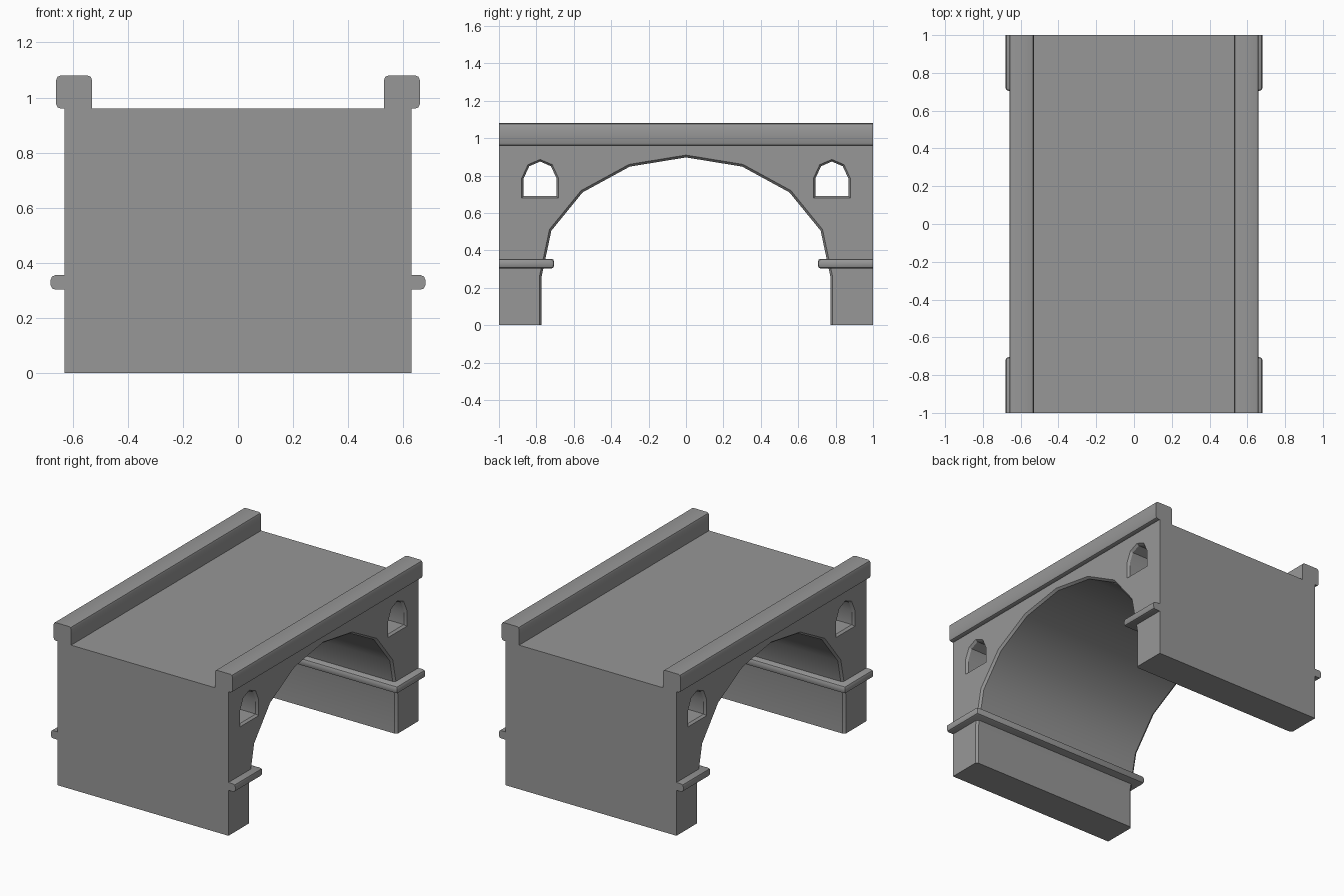
import bpy
import bmesh

cube = bpy.data.objects.get("Cube")
if cube:
    bpy.data.objects.remove(cube, do_unlink=True)

stone = bpy.data.materials.new("grey stone")
stone.use_nodes = True
GREY = (0.31, 0.31, 0.31, 1)
stone.diffuse_color = GREY
stone.node_tree.nodes["Principled BSDF"].inputs["Base Color"].default_value = GREY


def make_object(name, bm):
    bmesh.ops.recalc_face_normals(bm, faces=bm.faces)
    mesh = bpy.data.meshes.new(name)
    bm.to_mesh(mesh)
    bm.free()
    mesh.materials.append(stone)
    obj = bpy.data.objects.new(name, mesh)
    bpy.context.collection.objects.link(obj)
    return obj


def loft(name, sections):
    """Skin a closed outline through (x, outline) sections and cap the ends."""
    bm = bmesh.new()
    rings = [[bm.verts.new((x, y, z)) for y, z in pts] for x, pts in sections]
    count = len(rings[0])
    for a, b in zip(rings, rings[1:]):
        for i in range(count):
            j = (i + 1) % count
            bm.faces.new((a[i], a[j], b[j], b[i]))
    bm.faces.new(rings[0])
    bm.faces.new(rings[-1])
    return make_object(name, bm)


def box(name, x, y, z, bevel=0, keep=None):
    """Box from ranges; edges chosen by keep(v1, v2) are rounded."""
    bm = bmesh.new()
    bmesh.ops.create_cube(bm, size=1)
    for v in bm.verts:
        v.co = [r[0] if c < 0 else r[1] for c, r in zip(v.co, (x, y, z))]
    if bevel:
        edges = [e for e in bm.edges if keep(e.verts[0].co, e.verts[1].co)]
        bmesh.ops.bevel(bm, geom=edges, offset=bevel, segments=2,
                        profile=0.5, affect='EDGES')
    return make_object(name, bm)


def activate(obj):
    bpy.ops.object.select_all(action='DESELECT')
    obj.select_set(True)
    bpy.context.view_layer.objects.active = obj


HALF = 0.63      # half width of the walls
DECK = 0.96      # road height
CHAMFER = 0.015  # depth of the splayed rims


def splayed_cutter(name, outline, grown):
    inner = HALF - CHAMFER
    outer = HALF + 0.05
    return loft(name, [(-outer, grown), (-HALF, grown), (-inner, outline),
                       (inner, outline), (HALF, grown), (outer, grown)])


def scaled(pts, cy, cz, s):
    return [(cy + (y - cy) * s, cz + (z - cz) * s) for y, z in pts]


# Openings: main arch and a small arched window through each shoulder
half_arch = [(0.772, -0.1), (0.772, 0.26), (0.72, 0.505), (0.553, 0.71), (0.3, 0.848)]
arch = half_arch + [(0, 0.897)] + [(-y, z) for y, z in reversed(half_arch)]
cutters = [splayed_cutter("arch_cutter", arch, scaled(arch, 0, 0, 1.014))]
half_window = [(0.088, 0.69), (0.088, 0.785), (0.058, 0.85)]
for side in (-1, 1):
    cy = side * 0.78
    window = [(cy + y, z) for y, z in half_window] + [(cy, 0.875)]
    window += [(cy - y, z) for y, z in reversed(half_window)]
    cutters.append(splayed_cutter("window_cutter", window, scaled(window, cy, 0.78, 1.12)))

# Bridge body
body = box("bridge_body", (-HALF, HALF), (-1, 1), (0, DECK))
activate(body)
for cutter in cutters:
    mod = body.modifiers.new("opening", 'BOOLEAN')
    mod.operation = 'DIFFERENCE'
    mod.solver = 'EXACT'
    mod.object = cutter
    bpy.ops.object.modifier_apply(modifier=mod.name)
    bpy.data.objects.remove(cutter, do_unlink=True)
parts = [body]

# Parapets: eased top edges and lower outer edge
for name, side in (("left", 1), ("right", -1)):
    xs = sorted((side * 0.53, side * 0.66))
    parts.append(box(name + "_parapet", xs, (-1, 1), (DECK, 1.08), 0.016,
                     lambda a, b: abs(a.y - b.y) > 1 and
                     (a.z > 1 or abs(a.x) > 0.6)))

# Ledges wrapping the piers, flush with the outer ends
for name, side in (("front", -1), ("back", 1)):
    ys = sorted((side * 0.705, side))
    parts.append(box(name + "_pier_ledge", (-0.68, 0.68), ys, (0.303, 0.355), 0.016,
                     lambda a, b: min(abs(a.y), abs(b.y)) < 0.9))

for part in parts:
    activate(part)
    bpy.ops.object.shade_smooth_by_angle(angle=0.52)
